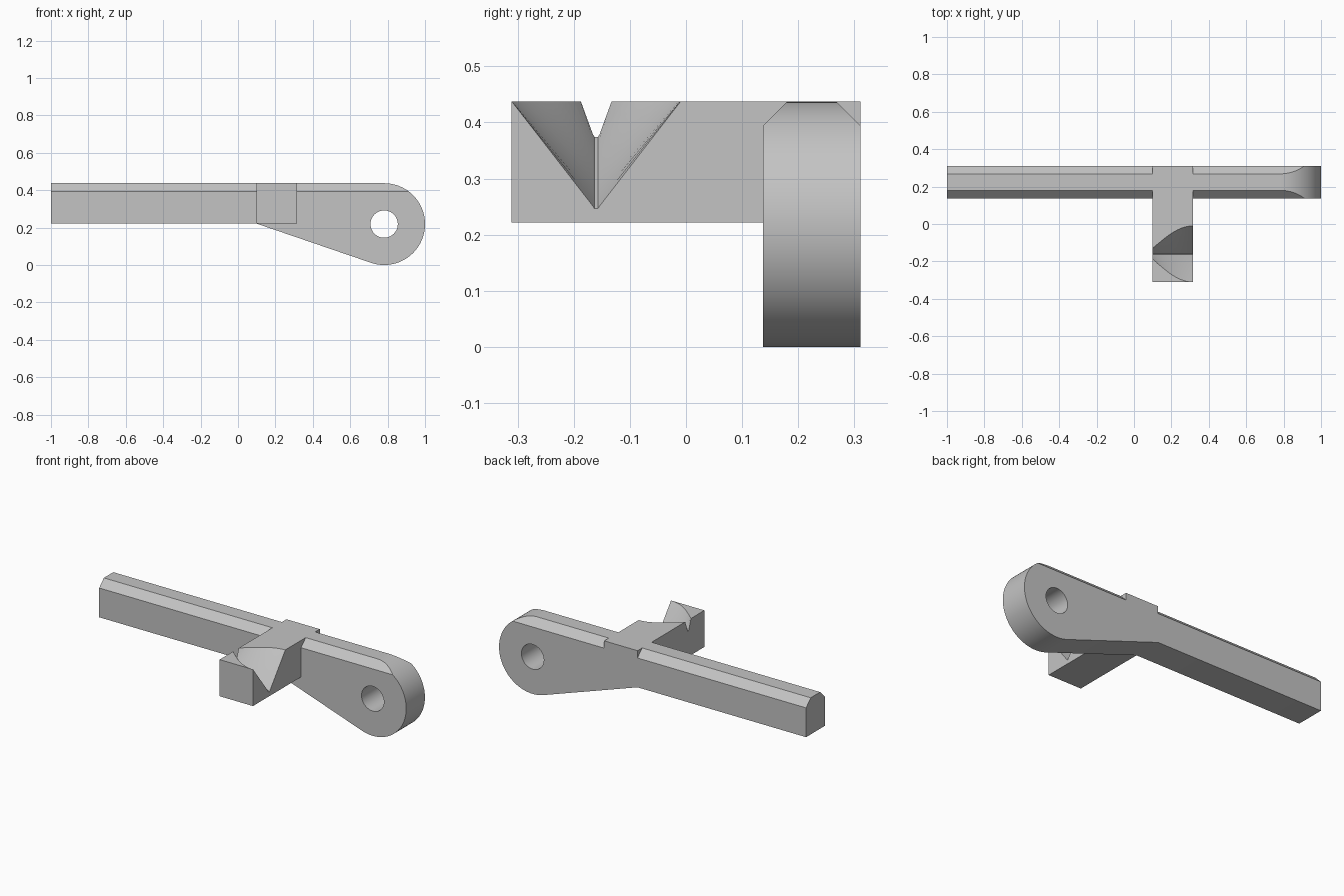
import bpy, bmesh, math
from mathutils import Vector

cube = bpy.data.objects.get("Cube")
if cube:
    bpy.data.objects.remove(cube, do_unlink=True)

grey = bpy.data.materials.new("plain grey")
grey.use_nodes = True
grey.diffuse_color = (0.55, 0.55, 0.55, 1)
grey.node_tree.nodes["Principled BSDF"].inputs["Base Color"].default_value = grey.diffuse_color

TOP, MID = 0.437, 0.2185            # deck height and pivot height
BACK, FRONT = 0.311, 0.137          # lever thickness in y
LEFT, RIGHT = 0.098, 0.315          # side arm width in x
PIVOT, RADIUS, BEVEL = 1 - MID, MID, 0.043


def loft(name, sections):
    """Solid skinned through matching closed sections."""
    bm = bmesh.new()
    rings = [[bm.verts.new(p) for p in s] for s in sections]
    n = len(rings[0])
    for a, b in zip(rings, rings[1:]):
        for i in range(n):
            j = (i + 1) % n
            bm.faces.new((a[i], a[j], b[j], b[i]))
    bm.faces.new(rings[0][::-1])
    bm.faces.new(rings[-1])
    bmesh.ops.recalc_face_normals(bm, faces=bm.faces)
    mesh = bpy.data.meshes.new(name)
    bm.to_mesh(mesh)
    bm.free()
    mesh.materials.append(grey)
    obj = bpy.data.objects.new(name, mesh)
    bpy.context.collection.objects.link(obj)
    return obj


def along_y(name, outline, y0, y1):
    return loft(name, [[(x, y, z) for x, z in outline] for y in (y0, y1)])


def combine(target, tool, operation):
    """Apply a boolean and discard the tool."""
    tool.hide_render = True
    mod = target.modifiers.new("combine", "BOOLEAN")
    mod.operation, mod.object, mod.solver = operation, tool, "EXACT"
    bpy.context.view_layer.objects.active = target
    bpy.ops.object.modifier_apply(modifier=mod.name)
    bpy.data.objects.remove(tool, do_unlink=True)


def arc(radius, start, end, steps):
    angles = [math.radians(start + (end - start) * i / steps) for i in range(steps + 1)]
    return [(PIVOT + radius * math.cos(a), MID + radius * math.sin(a)) for a in angles]


# Lever: straight bar whose underside slopes tangentially into a round eye
tangent = math.degrees(math.asin(RADIUS / (PIVOT - LEFT)))
outline = [(-1, TOP), (-1, MID + 0.003), (LEFT, MID + 0.003)] + arc(RADIUS, -90 - tangent, 90, 56)
lever = along_y("lever_with_side_arm", outline, FRONT, BACK)

# Bevelled top edges running the whole length
section = [(FRONT - 0.1, -0.1), (BACK + 0.1, -0.1), (BACK + 0.1, TOP - BEVEL - 0.1),
           (BACK - BEVEL, TOP), (FRONT + BEVEL, TOP), (FRONT - 0.1, TOP - BEVEL - 0.1)]
envelope = loft("bevel_envelope", [[(x, y, z) for y, z in section] for x in (-1.1, 1.1)])
combine(lever, envelope, "INTERSECT")

# Side arm crossing the bar
box = [(LEFT, MID + 0.003), (RIGHT, MID + 0.003), (RIGHT, TOP), (LEFT, TOP)]
arm = along_y("side_arm", box, -BACK, BACK)

# Flaring V notch in the arm, wide and deep at its +x side
sections = []
for i in range(-1, 18):
    t = i / 16
    flare = math.sin(min(max(t, -0.1), 1) * math.pi / 2)
    half = 0.026 + 0.124 * flare
    depth = 0.064 + 0.128 * t
    wide = half * (1 + 0.03 / depth)
    low = TOP - depth
    tip = 0.006
    x = LEFT + (RIGHT - LEFT) * t
    rim = TOP + 0.03
    half_profile = [(wide, rim), (tip, low + tip), (tip / 2, low + tip / 5)]
    profile = [(-y, z) for y, z in half_profile] + half_profile[::-1]
    sections.append([(x, -0.16 + y, z) for y, z in profile])
combine(arm, loft("notch_cutter", sections), "DIFFERENCE")
combine(lever, arm, "UNION")

# Pivot hole through the eye
hole = along_y("hole_cutter", arc(0.073, 0, 360, 40)[:-1], 0, 0.5)
combine(lever, hole, "DIFFERENCE")

# Smooth curved walls, crisp edges
bpy.ops.object.select_all(action="DESELECT")
lever.select_set(True)
bpy.context.view_layer.objects.active = lever
bpy.ops.object.shade_smooth_by_angle(angle=math.radians(25))
